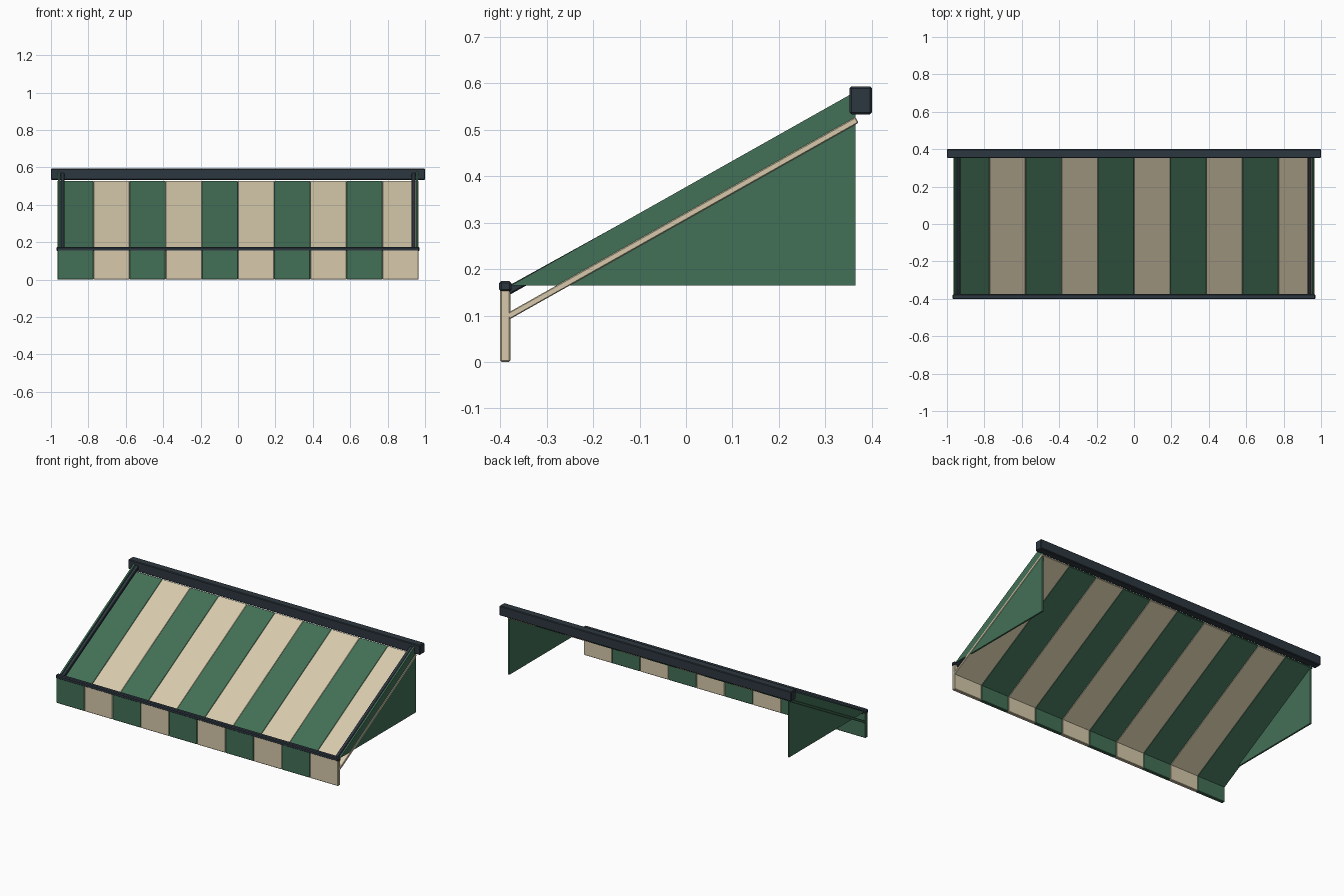
import bpy, bmesh, math
from mathutils import Vector, Matrix

cube = bpy.data.objects.get("Cube")
if cube:
    bpy.data.objects.remove(cube, do_unlink=True)


def material(name, rgb):
    m = bpy.data.materials.new(name)
    m.use_nodes = True
    m.diffuse_color = (*rgb, 1)
    m.node_tree.nodes["Principled BSDF"].inputs["Base Color"].default_value = (*rgb, 1)
    return m


green = material("green canvas", (0.055, 0.16, 0.093))
cream = material("cream canvas", (0.68, 0.59, 0.41))
metal = material("dark metal", (0.027, 0.039, 0.051))


def add_object(name, bm, mat, bevel):
    mesh = bpy.data.meshes.new(name)
    bmesh.ops.recalc_face_normals(bm, faces=bm.faces)
    bm.to_mesh(mesh)
    bm.free()
    obj = bpy.data.objects.new(name, mesh)
    bpy.context.collection.objects.link(obj)
    mesh.materials.append(mat)
    if bevel:
        mod = obj.modifiers.new("soft edge", 'BEVEL')
        mod.width = bevel
        mod.segments = 1
    return obj


def slab(name, x, width, start, end, thick, mat, bevel=0.0):
    """Box running between two (y, z) points, with a width along x."""
    a, b = Vector((x, *start)), Vector((x, *end))
    run = b - a
    turn = Matrix.Rotation(math.atan2(run.z, run.y), 4, 'X')
    bm = bmesh.new()
    bmesh.ops.create_cube(bm, size=1)
    bmesh.ops.scale(bm, vec=(width, run.length, thick), verts=bm.verts)
    bmesh.ops.transform(bm, matrix=Matrix.Translation((a + b) / 2) @ turn, verts=bm.verts)
    return add_object(name, bm, mat, bevel)


# Striped canopy and hanging valance
COUNT, HALF = 10, 0.966
stripe = 2 * HALF / COUNT
for i in range(COUNT):
    x = -HALF + (i + 0.5) * stripe
    mat = cream if i % 2 else green
    slab(f"canopy_stripe_{i + 1}", x, stripe, (-0.383, 0.098), (0.368, 0.521), 0.014, mat, 0.002)
    slab(f"valance_stripe_{i + 1}", x, stripe, (-0.389, 0.0), (-0.389, 0.16), 0.022, mat, 0.003)

# Wall header and front bar
slab("wall_header", 0, 2.0, (0.352, 0.563), (0.40, 0.563), 0.06, metal, 0.004)
slab("front_bar", 0, 1.94, (-0.402, 0.163), (-0.375, 0.163), 0.023, metal, 0.005)

# Side rails and triangular side panels
for side, s in (("left", 1), ("right", -1)):
    slab(f"{side}_rail", s * 0.939, 0.022, (-0.385, 0.152), (0.36, 0.564), 0.018, metal, 0.003)
    bm = bmesh.new()
    outline = [(-0.376, 0.165), (0.365, 0.165), (0.365, 0.582)]
    face = bm.faces.new([bm.verts.new((s * 0.953, y, z)) for y, z in outline])
    grown = bmesh.ops.extrude_face_region(bm, geom=[face])["geom"]
    bmesh.ops.translate(bm, vec=(s * 0.01, 0, 0),
                        verts=[v for v in grown if isinstance(v, bmesh.types.BMVert)])
    add_object(f"{side}_side_panel", bm, green, 0)
